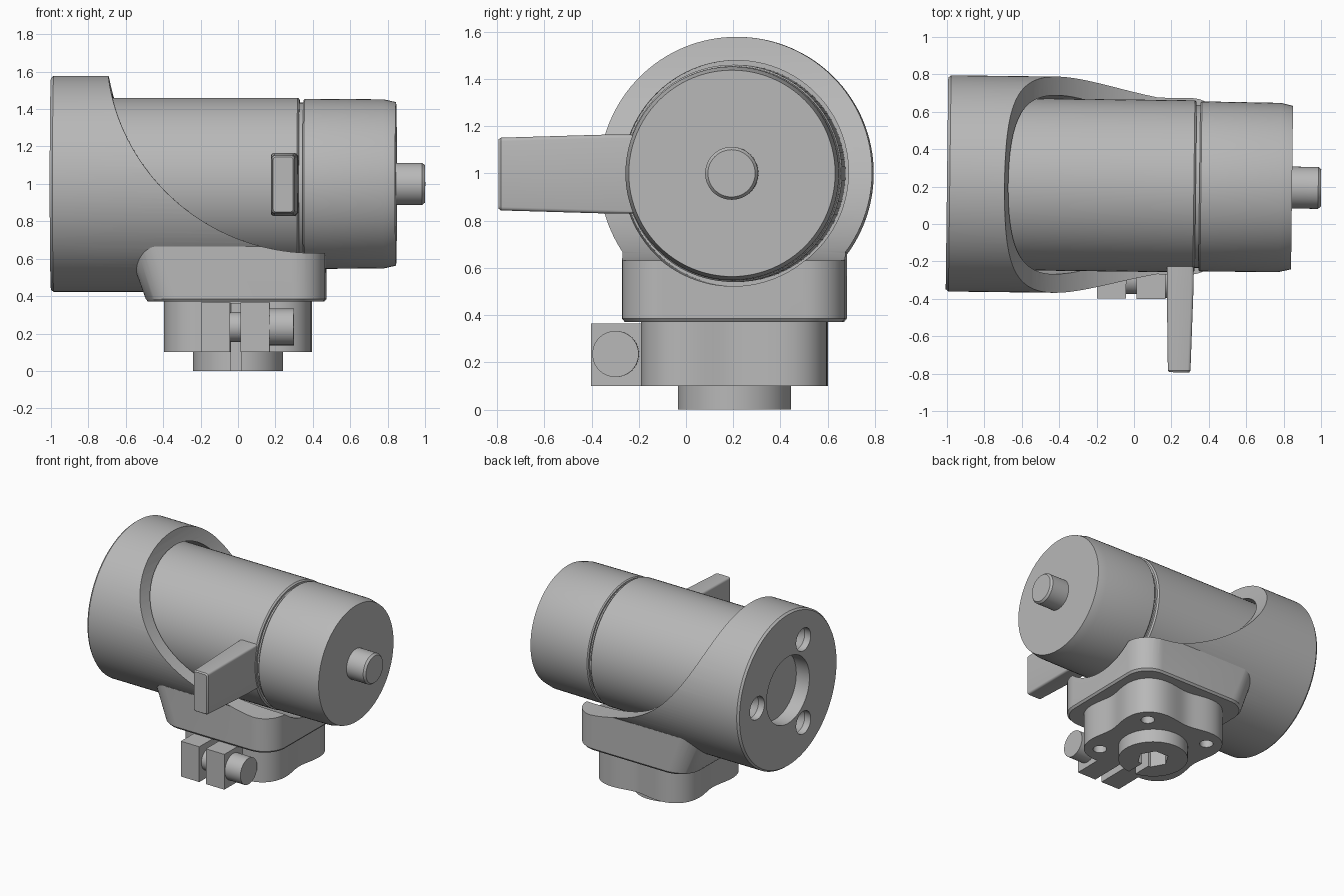
import bpy, bmesh
from math import sin, cos, pi, radians
from mathutils import Matrix, Vector

cube = bpy.data.objects.get("Cube")
if cube:
    bpy.data.objects.remove(cube, do_unlink=True)

grey = bpy.data.materials.new("satin_grey")
grey.use_nodes = True
GREY = (0.48, 0.48, 0.48, 1)
grey.diffuse_color = GREY
grey.node_tree.nodes["Principled BSDF"].inputs["Base Color"].default_value = GREY

AXIS_Z = 1.0
parts = []


def loft(name, rings, part=True):
    """Closed solid skinned through rings that share a point count."""
    bm = bmesh.new()
    loops = [[bm.verts.new(p) for p in ring] for ring in rings]
    n = len(loops[0])
    for a, b in zip(loops, loops[1:]):
        for i in range(n):
            j = (i + 1) % n
            bm.faces.new((a[i], a[j], b[j], b[i]))
    bm.faces.new(loops[0])
    bm.faces.new(loops[-1])
    bmesh.ops.recalc_face_normals(bm, faces=bm.faces)
    mesh = bpy.data.meshes.new(name)
    bm.to_mesh(mesh)
    bm.free()
    mesh.materials.append(grey)
    obj = bpy.data.objects.new(name, mesh)
    bpy.context.collection.objects.link(obj)
    if part:
        parts.append(obj)
    return obj


def lathe(name, profile, y=0.0, z=AXIS_Z, segs=96, part=True):
    """Turned solid along x from (x, radius) pairs."""
    angles = [2 * pi * i / segs for i in range(segs)]
    return loft(name, [[(x, y + r * cos(a), z + r * sin(a)) for a in angles]
                       for x, r in profile], part)


def prism(name, outline, levels, part=True):
    """Upright solid from an outline and (z, scale) levels."""
    return loft(name, [[(x * s, y * s, z) for x, y in outline]
                       for z, s in levels], part)


def box(name, x, y, z, part=True):
    return prism(name, [(x[0], y[0]), (x[1], y[0]), (x[1], y[1]), (x[0], y[1])],
                 [(z[0], 1), (z[1], 1)], part)


def circle(r, segs=64, cx=0.0, cy=0.0):
    return [(cx + r * cos(2 * pi * i / segs), cy + r * sin(2 * pi * i / segs))
            for i in range(segs)]


def rounded_rect(x0, x1, half_y, r, steps=12):
    pts = []
    corners = [(x1 - r, half_y - r), (x0 + r, half_y - r),
               (x0 + r, r - half_y), (x1 - r, r - half_y)]
    for k, (cx, cy) in enumerate(corners):
        for i in range(steps + 1):
            a = (k + i / steps) * pi / 2
            pts.append((cx + r * cos(a), cy + r * sin(a)))
    return pts


def combine(obj, tool, operation="DIFFERENCE"):
    mod = obj.modifiers.new("bool", "BOOLEAN")
    mod.operation = operation
    mod.solver = "EXACT"
    mod.object = tool
    bpy.context.view_layer.objects.active = obj
    bpy.ops.object.modifier_apply(modifier=mod.name)
    bpy.data.objects.remove(tool, do_unlink=True)


# Housing: thick cup blended into a square mounting block
housing = lathe("housing", [(-1.0, 0.566), (-0.985, 0.578), (0.3, 0.578)], segs=128)
block = prism("block", rounded_rect(-0.49, 0.47, 0.472, 0.17),
              [(0.37, 0.975), (0.385, 1), (0.665, 1)], part=False)
for v in block.data.vertices:
    if v.co.x < -0.25 and v.co.z > 0.5:
        v.co.x -= 0.1
combine(housing, block, "UNION")

# Sweeping cut that opens the cup
sweep = lathe("sweep_cutter", [(-1, 1.115), (1, 1.115)], z=0, segs=160, part=False)
sweep.data.transform(Matrix.Translation((0.41, 0, 1.745)) @ Matrix.Rotation(pi / 2, 4, "Z"))
combine(housing, sweep)
combine(housing, lathe("bore_cutter", [(-0.84, 0.478), (1.2, 0.478)], part=False))

# Rear recess and three screw holes
combine(housing, lathe("recess_cutter", [(-1.1, 0.25), (-0.89, 0.25)], segs=64, part=False))
for k in range(3):
    a = 2 * pi * k / 3
    combine(housing, lathe("screw_cutter",
                           [(-1.1, 0.085), (-0.95, 0.085), (-0.91, 0.05), (-0.87, 0.05)],
                           y=0.36 * cos(a), z=AXIS_Z + 0.36 * sin(a), segs=32, part=False))

# Barrel, groove, end cap and shaft
lathe("barrel", [(-0.845, 0.46), (0.32, 0.46), (0.33, 0.45), (0.33, 0.435),
                 (0.35, 0.435), (0.35, 0.448), (0.358, 0.455), (0.78, 0.452),
                 (0.845, 0.437)])
lathe("shaft", [(0.8, 0.112), (0.985, 0.112), (1.0, 0.1)], segs=48)

# Side lever, slightly tapered toward its tip
lever_rings = []
for y, x0, x1, half in [(-0.4, 0.18, 0.325, 0.168), (-0.54, 0.182, 0.325, 0.167),
                        (-0.985, 0.193, 0.314, 0.154), (-0.995, 0.2, 0.307, 0.147)]:
    ring = rounded_rect(x0, x1, half, 0.015, steps=3)
    lever_rings.append([(px, y, AXIS_Z - 0.003 + pz) for px, pz in ring])
loft("lever", lever_rings)

# Lobed clamp with a split front, bore and bolt holes
outline = []
for i in range(144):
    a = 2 * pi * i / 144
    r = 0.425 + 0.055 * cos(4 * (a - pi / 4))
    outline.append((r * cos(a), r * sin(a)))
clamp = prism("clamp", outline, [(0.1, 1), (0.376, 1)])
foot = prism("foot", circle(0.24), [(0, 1), (0.14, 1)])
for obj in (clamp, foot):
    combine(obj, prism("bore", circle(0.11, 6), [(-0.1, 1), (0.3, 1)], part=False))
    combine(obj, box("slit", (-0.035, 0.02), (-0.7, -0.04), (-0.1, 0.36), part=False))
for k in range(4):
    a = pi / 4 + k * pi / 2
    hole = circle(0.047, 32, 0.37 * cos(a), 0.37 * sin(a))
    combine(clamp, prism("hole", hole, [(0, 1), (0.22, 1)], part=False))

# Clamp ears and pinch bolt
box("right_ear", (-0.19, -0.035), (-0.605, -0.25), (0.1, 0.365))
box("left_ear", (0.02, 0.175), (-0.605, -0.25), (0.1, 0.365))
lathe("pinch_bolt", [(-0.1, 0.08), (0.17, 0.08), (0.17, 0.098), (0.305, 0.098)],
      y=-0.5, z=0.235, segs=40)

# Place everything and shade
place = Matrix.Translation((0, 0.205, 0)) @ Matrix.Rotation(radians(-0.7), 4, "Z")
bpy.ops.object.select_all(action="DESELECT")
for obj in parts:
    obj.data.transform(place)
    obj.select_set(True)
bpy.context.view_layer.objects.active = housing
bpy.ops.object.shade_smooth_by_angle(angle=radians(30))
